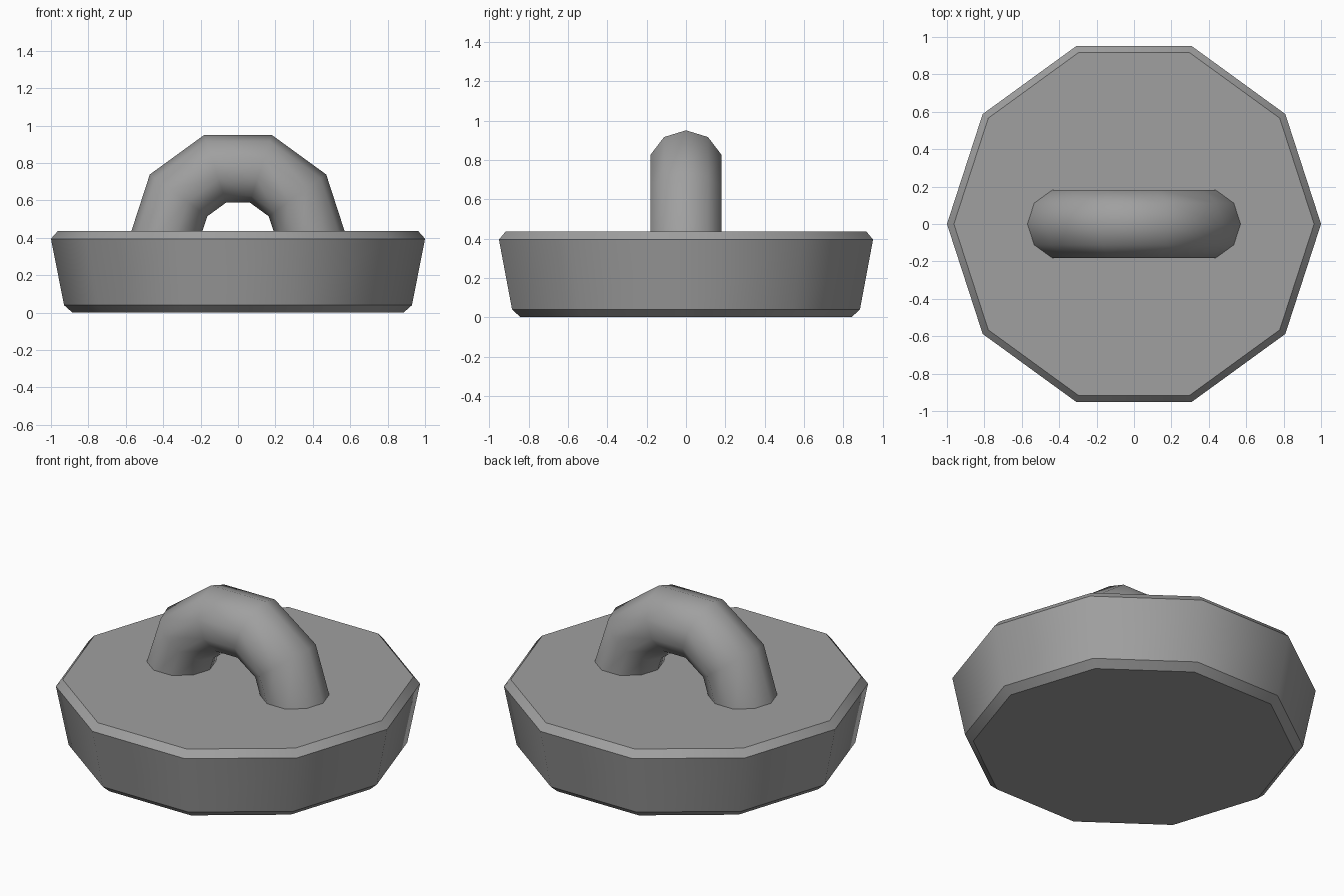
import bpy, bmesh
from math import sin, cos, pi

cube = bpy.data.objects.get("Cube")
if cube:
    bpy.data.objects.remove(cube, do_unlink=True)

SIDES = 10

grey = bpy.data.materials.new("plain_grey")
grey.use_nodes = True
colour = (0.35, 0.35, 0.35, 1)
grey.diffuse_color = colour
grey.node_tree.nodes["Principled BSDF"].inputs["Base Color"].default_value = colour


def ring(bm, point):
    """One closed ring of vertices, placed by point(angle)."""
    return [bm.verts.new(point(2 * pi * i / SIDES)) for i in range(SIDES)]


def skin(name, bm, rings, sharp_rings):
    """Bridge the rings, cap both ends and shade smooth between sharp rings."""
    for a, b in zip(rings, rings[1:]):
        for i in range(SIDES):
            j = (i + 1) % SIDES
            bm.faces.new((a[i], a[j], b[j], b[i]))
    bm.faces.new(rings[0])
    bm.faces.new(rings[-1])
    bmesh.ops.recalc_face_normals(bm, faces=bm.faces)
    for f in bm.faces:
        f.smooth = True
    for r in sharp_rings:
        for i in range(SIDES):
            bm.edges.get((r[i], r[(i + 1) % SIDES])).smooth = False
    mesh = bpy.data.meshes.new(name)
    bm.to_mesh(mesh)
    bm.free()
    mesh.materials.append(grey)
    obj = bpy.data.objects.new(name, mesh)
    bpy.context.collection.objects.link(obj)
    return obj


# Flared ten-sided base with bevelled rims: (radius, height)
profile = [(0.885, 0), (0.93, 0.04), (1.0, 0.395), (0.963, 0.437)]
bm = bmesh.new()
rings = [ring(bm, lambda a, r=r, z=z: (r * cos(a), r * sin(a), z)) for r, z in profile]
skin("base", bm, rings, rings)

# Arched handle: half a torus whose ends sit inside the base
MAJOR, MINOR, CENTRE_Z = 0.393, 0.19, 0.396
bm = bmesh.new()
rings = []
for k in range(SIDES // 2 + 1):
    t = 2 * pi * k / SIDES

    def tube(a, t=t):
        d = MAJOR + MINOR * cos(a)
        return (d * cos(t), MINOR * sin(a), CENTRE_Z + d * sin(t))

    rings.append(ring(bm, tube))
skin("handle", bm, rings, (rings[0], rings[-1]))
